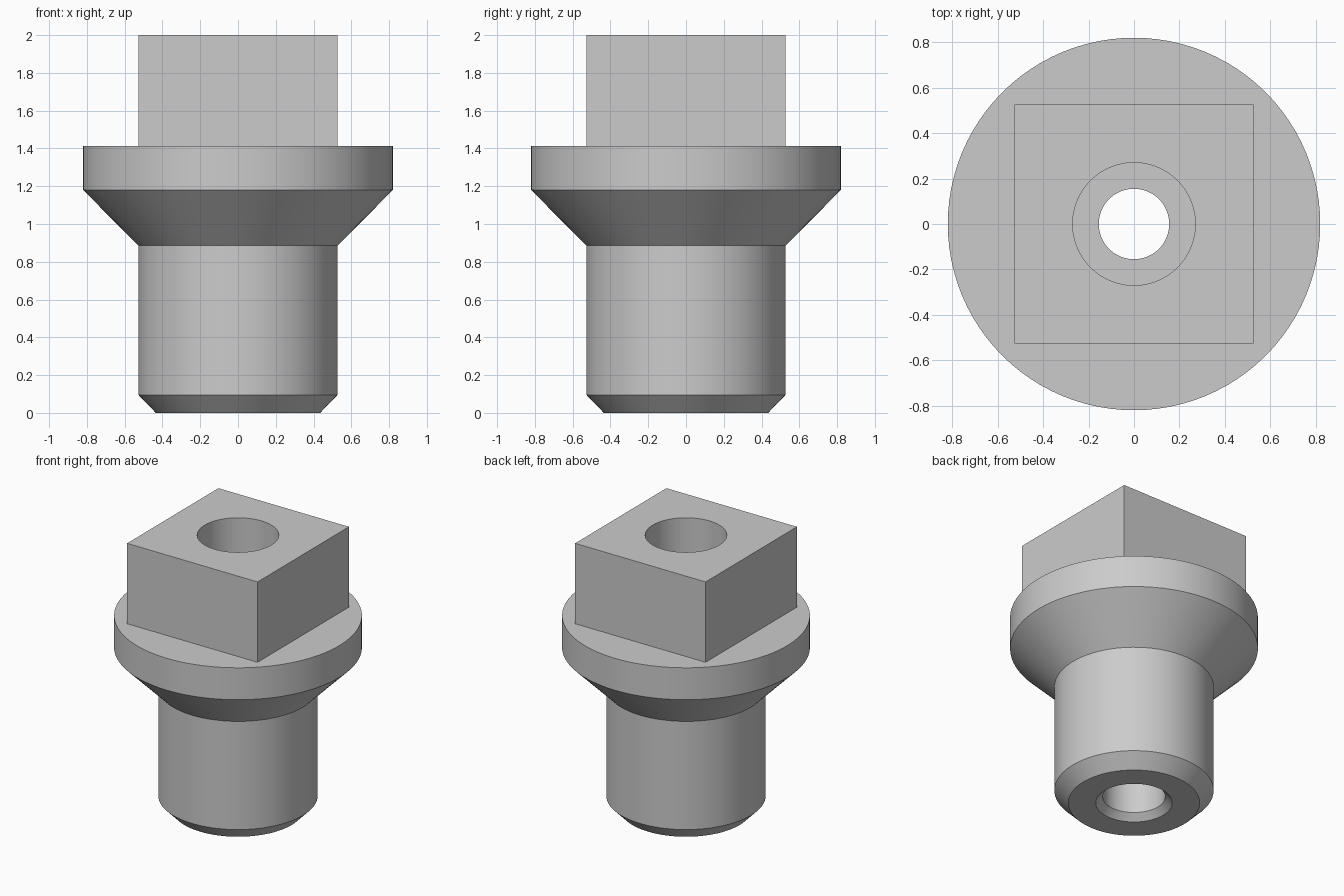
import bpy, bmesh, math

if "Cube" in bpy.data.objects:
    bpy.data.objects.remove(bpy.data.objects["Cube"])

steel = bpy.data.materials.new("grey metal")
steel.diffuse_color = (0.6, 0.6, 0.6, 1)
steel.use_nodes = True
steel.node_tree.nodes["Principled BSDF"].inputs["Base Color"].default_value = steel.diffuse_color


def lathe(name, profile, steps=96):
    """Spin an (r, z) profile that starts and ends on the z axis."""
    bm = bmesh.new()
    verts = [bm.verts.new((r, 0, z)) for r, z in profile]
    edges = [bm.edges.new(pair) for pair in zip(verts, verts[1:])]
    bmesh.ops.spin(bm, geom=verts + edges, cent=(0, 0, 0), axis=(0, 0, 1),
                   angle=math.tau, steps=steps)
    bmesh.ops.remove_doubles(bm, verts=bm.verts[:], dist=1e-4)
    bmesh.ops.recalc_face_normals(bm, faces=bm.faces[:])
    return to_object(name, bm)


def box(name, half, z0, z1):
    bm = bmesh.new()
    bmesh.ops.create_cube(bm, size=1)
    bmesh.ops.scale(bm, vec=(2 * half, 2 * half, z1 - z0), verts=bm.verts[:])
    bmesh.ops.translate(bm, vec=(0, 0, (z0 + z1) / 2), verts=bm.verts[:])
    return to_object(name, bm)


def to_object(name, bm):
    mesh = bpy.data.meshes.new(name)
    bm.to_mesh(mesh)
    bm.free()
    mesh.materials.append(steel)
    obj = bpy.data.objects.new(name, mesh)
    bpy.context.collection.objects.link(obj)
    return obj


def combine(target, other, operation):
    """Apply a boolean and discard the second object."""
    bpy.context.view_layer.objects.active = target
    mod = target.modifiers.new(operation.lower(), 'BOOLEAN')
    mod.operation, mod.solver, mod.object = operation, 'EXACT', other
    bpy.ops.object.modifier_apply(modifier=mod.name)
    bpy.data.objects.remove(other)


# Round shank with chamfered tip, conical shoulder and flange
plug = lathe("plug_body", [(0, 0), (0.435, 0), (0.527, 0.095), (0.527, 0.885),
                           (0.82, 1.18), (0.82, 1.413), (0, 1.413)])

# Square drive head, sunk slightly into the flange
combine(plug, box("square_head", 0.527, 1.3, 2.0), 'UNION')

# Stepped through bore, countersunk at the bottom
bore = lathe("bore_cutter", [(0, -0.1), (0.353, -0.1), (0.207, 0.046), (0.207, 0.6),
                             (0.155, 0.6), (0.155, 1.1), (0.27, 1.1), (0.27, 2.1), (0, 2.1)])
combine(plug, bore, 'DIFFERENCE')

# Smooth round walls, crisp edges
bpy.ops.object.select_all(action='DESELECT')
plug.select_set(True)
bpy.context.view_layer.objects.active = plug
bpy.ops.object.shade_smooth_by_angle(angle=math.radians(30))
